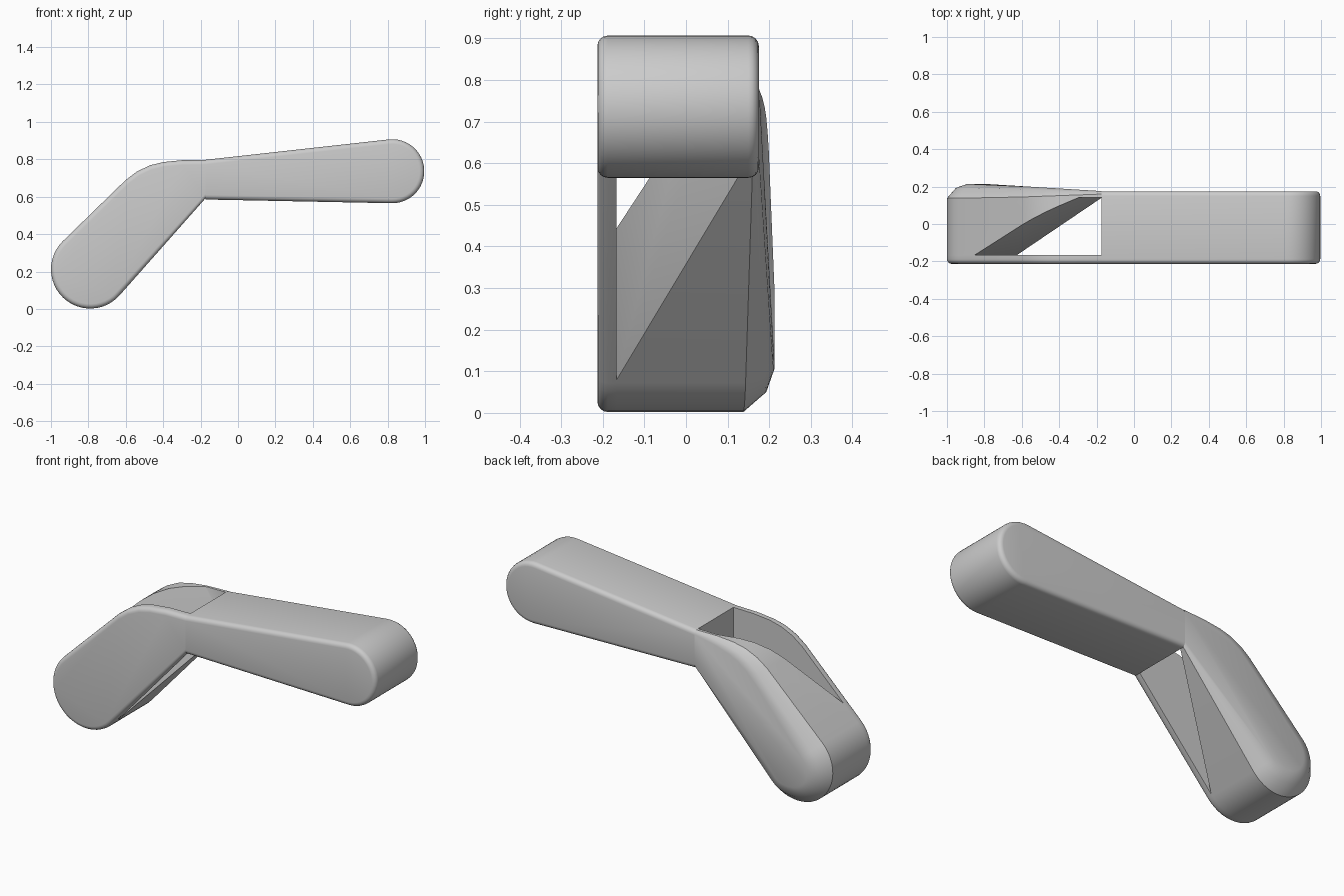
import bpy, bmesh
from math import radians, cos, sin
from mathutils import Vector

cube = bpy.data.objects.get("Cube")
if cube:
    bpy.data.objects.remove(cube, do_unlink=True)

HINGE = -0.175

grey = bpy.data.materials.new("plain_grey")
grey.use_nodes = True
grey.diffuse_color = (0.6, 0.6, 0.6, 1)
grey.node_tree.nodes["Principled BSDF"].inputs["Base Color"].default_value = (0.6, 0.6, 0.6, 1)


def arc(cx, cz, r, start, end, steps):
    """Points along a circular arc, angles in degrees."""
    angles = [radians(start + (end - start) * i / steps) for i in range(steps + 1)]
    return [Vector((cx + r * cos(a), cz + r * sin(a))) for a in angles]


def inset(profile, amount):
    """Shrink a clockwise profile; points on the hinge line stay on it."""
    result = []
    for i, p in enumerate(profile):
        before = (p - profile[i - 1]).normalized()
        after = (profile[(i + 1) % len(profile)] - p).normalized()
        along = (before + after).normalized()
        inward = Vector((along.y, -along.x))
        if abs(p.x - HINGE) < 0.001:
            inward = Vector((0, 1 if inward.y > 0 else -1))
        result.append(p + inward * amount(p))
    return result


def loft(name, profile, rings):
    """Skin a closed shape through rings of (depth rule, inset rule)."""
    bm = bmesh.new()
    loops = []
    for depth, amount in rings:
        loops.append([bm.verts.new((p.x, depth(p), p.y)) for p in inset(profile, amount)])
    n = len(profile)
    for a, b in zip(loops, loops[1:]):
        for i in range(n):
            bm.faces.new((a[i], a[(i + 1) % n], b[(i + 1) % n], b[i]))
    bm.faces.new(loops[0])
    bm.faces.new(loops[-1])
    return finish(name, bm)


def finish(name, bm):
    bmesh.ops.recalc_face_normals(bm, faces=bm.faces)
    mesh = bpy.data.meshes.new(name)
    bm.to_mesh(mesh)
    bm.free()
    obj = bpy.data.objects.new(name, mesh)
    bpy.context.collection.objects.link(obj)
    mesh.materials.append(grey)
    return obj


def select(obj):
    bpy.ops.object.select_all(action="DESELECT")
    obj.select_set(True)
    bpy.context.view_layer.objects.active = obj


def flat(value):
    return lambda p: value


def rounded(y_face, inward, r, steps=4):
    """Rings of a quarter-round edge, from the outer face to the side."""
    return [(flat(y_face + inward * r * (1 - cos(a))), flat(r * (1 - sin(a))))
            for a in [radians(90 * i / steps) for i in range(steps + 1)]]


# Straight arm: tapered bar with a round end
arm_profile = [Vector((HINGE, 0.585)), Vector((HINGE, 0.797))]
arm_profile += arc(0.825, 0.736, 0.171, 96, -91, 24)
arm = loft("straight_arm", arm_profile,
           rounded(-0.213, 1, 0.025) + rounded(0.175, -1, 0.025)[::-1])

# Bent arm profile, shared by the front plate and the back body
bent_profile = arc(-0.79, 0.212, 0.21, -42, -225, 24)
bent_profile += [Vector(p) for p in ((-0.6, 0.69), (-0.54, 0.735), (-0.47, 0.768),
                                     (-0.4, 0.785), (-0.3, 0.795), (HINGE, 0.797),
                                     (HINGE, 0.59))]
plate = loft("front_plate", bent_profile,
             rounded(-0.213, 1, 0.025) + [(flat(-0.167), flat(0))])


# Back body: swells and gains a wide chamfer toward the lower end
def reach(p):
    return min(1, (HINGE - p.x) / 0.6)


body = loft("back_body", bent_profile, [
    (flat(-0.167), flat(0)),
    (lambda p: 0.16 - 0.022 * reach(p), flat(0)),
    (lambda p: 0.169 + 0.024 * reach(p), lambda p: 0.006 + 0.042 * reach(p)),
    (lambda p: 0.176 + 0.037 * reach(p), lambda p: 0.02 + 0.085 * reach(p)),
])

# Slanted hollow between the plate and the body
bm = bmesh.new()
bmesh.ops.create_cube(bm, size=1)
bmesh.ops.scale(bm, vec=(1.5, 0.445, 1.6), verts=bm.verts)
bmesh.ops.translate(bm, vec=(-0.8, -0.08, 0.5), verts=bm.verts)
cut = bmesh.ops.bisect_plane(bm, geom=bm.verts[:] + bm.edges[:] + bm.faces[:],
                             plane_co=(-0.62, -0.165, 0.075),
                             plane_no=(0.113, -0.284, 0.07), clear_inner=True)
rim = [e for e in cut["geom_cut"] if isinstance(e, bmesh.types.BMEdge)]
bmesh.ops.holes_fill(bm, edges=rim)
cutter = finish("hollow_cutter", bm)
cutter.hide_render = True

mod = body.modifiers.new("hollow", "BOOLEAN")
mod.operation = "DIFFERENCE"
mod.solver = "EXACT"
mod.object = cutter
select(body)
bpy.ops.object.modifier_apply(modifier=mod.name)
bpy.data.objects.remove(cutter, do_unlink=True)

for obj in (arm, plate, body):
    select(obj)
    bpy.ops.object.shade_smooth_by_angle(angle=radians(35))
